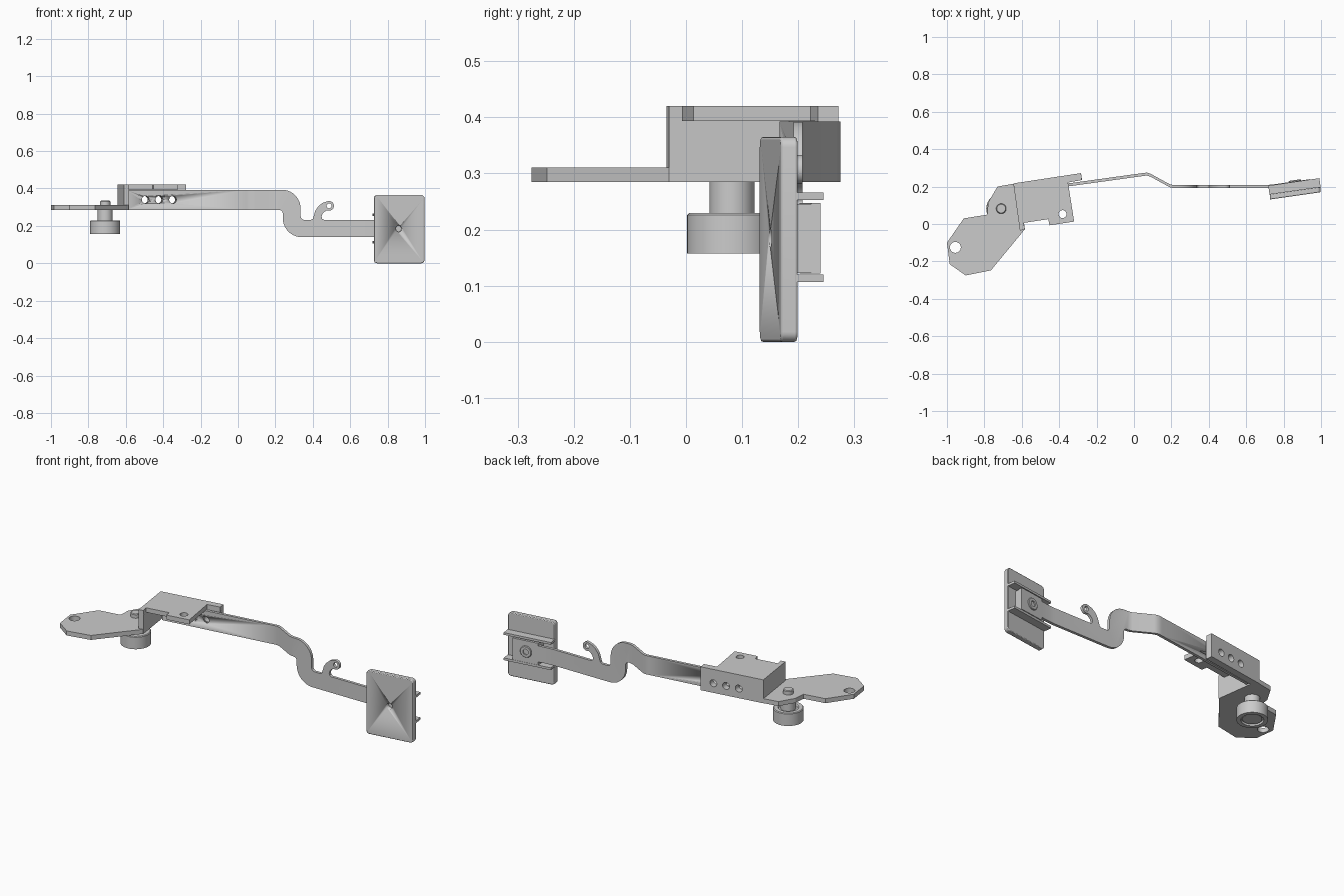
import bpy, bmesh
from math import sin, cos, radians, pi
from mathutils import Matrix, Vector

if "Cube" in bpy.data.objects:
    bpy.data.objects.remove(bpy.data.objects["Cube"])


def finish(name, bm, smooth=True):
    bmesh.ops.remove_doubles(bm, verts=bm.verts[:], dist=1e-5)
    bmesh.ops.recalc_face_normals(bm, faces=bm.faces[:])
    me = bpy.data.meshes.new(name)
    bm.to_mesh(me)
    bm.free()
    ob = bpy.data.objects.new(name, me)
    bpy.context.collection.objects.link(ob)
    if smooth:
        bpy.ops.object.select_all(action='DESELECT')
        ob.select_set(True)
        bpy.context.view_layer.objects.active = ob
        bpy.ops.object.shade_smooth_by_angle(angle=radians(30))
    return ob


def extrude(bm, vec):
    r = bmesh.ops.extrude_face_region(bm, geom=bm.faces[:])
    bmesh.ops.translate(bm, verts=[v for v in r['geom'] if isinstance(v, bmesh.types.BMVert)], vec=vec)


def prism(name, pts, z0, z1):
    """Plan outline raised from z0 to z1."""
    bm = bmesh.new()
    bm.faces.new([bm.verts.new((x, y, z0)) for x, y in pts])
    extrude(bm, (0, 0, z1 - z0))
    return finish(name, bm, False)


def sheet(name, pts, path, thick):
    """Front outline (x, z) bent along a plan path (x, y of back face)."""
    bm = bmesh.new()
    bm.faces.new([bm.verts.new((x, 0, z)) for x, z in pts])
    for x, _ in path[1:-1]:
        bmesh.ops.bisect_plane(bm, geom=bm.verts[:] + bm.edges[:] + bm.faces[:],
                               plane_co=(x, 0, 0), plane_no=(1, 0, 0))
    for v in bm.verts:
        for (xa, ya), (xb, yb) in zip(path, path[1:]):
            if v.co.x <= xb + 1e-6:
                v.co.y = ya + (yb - ya) * (v.co.x - xa) / (xb - xa)
                break
    extrude(bm, (0, -thick, 0))
    return finish(name, bm)


def lathe(name, profile, loc, axis=(0, 0, 1)):
    bm = bmesh.new()
    vs = [bm.verts.new((r, 0, z)) for r, z in profile]
    es = [bm.edges.new(p) for p in zip(vs, vs[1:])]
    bmesh.ops.spin(bm, geom=vs + es, cent=(0, 0, 0), axis=(0, 0, 1), angle=2 * pi, steps=40)
    rot = Vector((0, 0, 1)).rotation_difference(Vector(axis)).to_matrix().to_4x4()
    bmesh.ops.transform(bm, matrix=Matrix.Translation(loc) @ rot, verts=bm.verts[:])
    return finish(name, bm)


def drill(loc, r, axis, targets, depth=0.15):
    cutter = lathe('hole_cutter', [(0, -depth), (r, -depth), (r, depth), (0, depth)], loc, axis)
    cutter.hide_render = True
    cutter.hide_set(True)
    for ob in targets:
        m = ob.modifiers.new('hole', 'BOOLEAN')
        m.operation = 'DIFFERENCE'
        m.solver = 'EXACT'
        m.object = cutter


def arc(cx, cz, r, a0, a1, n=10):
    return [(cx + r * cos(radians(a0 + (a1 - a0) * i / n)),
             cz + r * sin(radians(a0 + (a1 - a0) * i / n))) for i in range(n + 1)]


# Base plate
base = prism('base_plate', [
    (-1, -.10), (-.91, .03), (-.785, .05), (-.78, .115), (-.73, .20), (-.64, .216),
    (-.61, -.03), (-.585, -.03), (-.765, -.248), (-.90, -.275), (-.985, -.215)], .285, .311)
drill((-.955, -.125, .3), .029, (0, 0, 1), [base])

# Angle bracket: top plate, back wall, end wall
top = prism('bracket_top', [
    (-.645, .217), (-.283, .272), (-.279, .235), (-.353, .222), (-.32, .013), (-.452, -.007),
    (-.458, .026), (-.59, .006), (-.583, -.03), (-.61, -.035)], .394, .42)
drill((-.382, .053, .4), .021, (0, 0, 1), [top])
wall = prism('bracket_back_wall', [
    (-.645, .217), (-.283, .272), (-.278, .235), (-.64, .179)], .285, .396)
prism('bracket_end_wall', [
    (-.645, .217), (-.617, .215), (-.583, -.03), (-.61, -.035)], .285, .396)

# Bent arm with hook and widened end
outline = ([(-.6, .285)] + arc(.22, .265, .02, 90, 0, 5) + arc(.34, .24, .1, 180, 270)
           + [(.79, .14), (.79, .122), (.94, .122), (.94, .247), (.79, .247), (.79, .232),
              (.46, .232), (.45, .238), (.447, .25), (.452, .264), (.463, .276), (.475, .283)]
           + arc(.487, .307, .026, -100, 115, 14)
           + [(.45, .322), (.43, .305), (.413, .28), (.405, .252), (.40, .238), (.39, .232)]
           + arc(.355, .252, .02, 270, 180, 5) + arc(.235, .293, .1, 0, 90) + [(-.6, .393)])
arm = sheet('arm', outline, [
    (-.62, .18), (.045, .272), (.068, .275), (.09, .268), (.19, .213), (.21, .208),
    (.70, .208), (.74, .211), (1, .248)], .016)
drill((.487, .2, .307), .013, (0, 1, 0), [arm])
for x in (-.497, -.424, -.351):
    drill((x, .22 + .15 * (x + .353), .34), .02, (-.148, .989, 0), [arm, wall], .1)

# Roller with stepped shaft and pin
lathe('roller', [
    (0, .162), (.05, .162), (.05, .172), (.058, .172), (.058, .157), (.08, .157), (.08, .226),
    (.076, .23), (.055, .23), (.05, .223), (.04, .223), (.04, .285), (.027, .285),
    (.027, .331), (.023, .335), (0, .335)], (-.71, .082, 0))

# End pad with rounded corners
c = .018
pad = sheet('pad', arc(.997 - c, c, c, -90, 0, 6) + arc(.997 - c, .365 - c, c, 0, 90, 6)
            + arc(.726 + c, .365 - c, c, 90, 180, 6) + arc(.726 + c, c, c, 180, 270, 6),
            [(.72, .16), (1, .2)], .03)
bev = pad.modifiers.new('edge', 'BEVEL')
bev.width = .004
bev.segments = 2
bev.limit_method = 'ANGLE'
drill((.86, .15, .185), .017, (.14, -.99, 0), [pad], .025)

# Rails and spacer behind the pad
for z in (.107, .253):
    prism('pad_rail', [(.718, .205), (.991, .245), (.998, .196), (.725, .156)], z, z + .013)
prism('pad_spacer', [(.79, .166), (.94, .188), (.94, .226), (.79, .205)], .123, .246)

# Screw head on the arm end
lathe('screw_head', [(0, -.004), (.016, -.004), (.016, .006), (.03, .006), (.033, .003), (.033, -.004)],
      (.86, .229, .185), (-.14, .99, 0))
